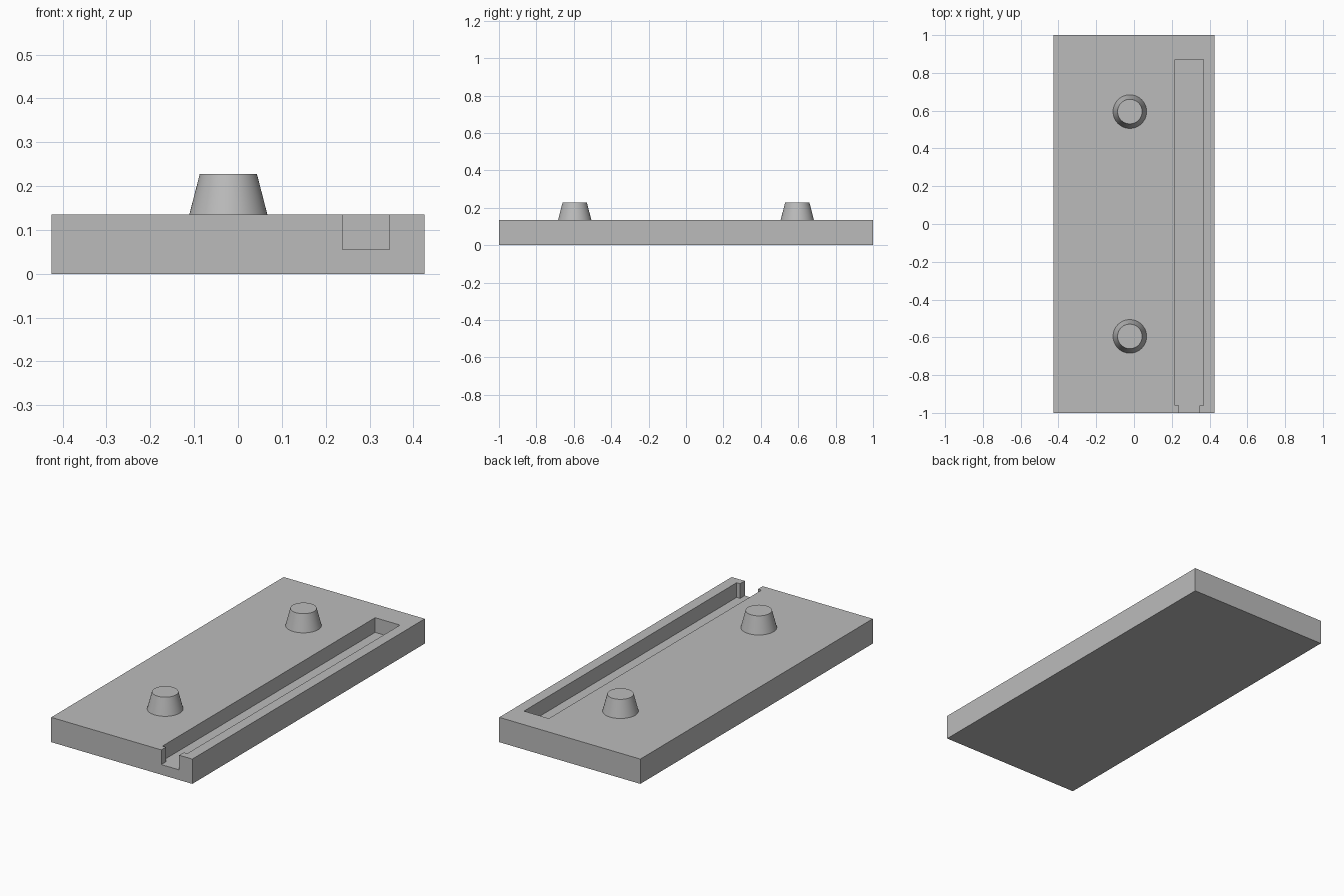
import bpy
import bmesh

default = bpy.data.objects.get("Cube")
if default:
    bpy.data.objects.remove(default, do_unlink=True)

HALF_X, HALF_Y, TOP = 0.425, 1.0, 0.135
FLOOR = 0.055          # bottom of the groove
PEG_TOP = 0.228

grey = bpy.data.materials.new("plain grey")
grey.use_nodes = True
colour = (0.5, 0.5, 0.5, 1)
grey.diffuse_color = colour
grey.node_tree.nodes["Principled BSDF"].inputs["Base Color"].default_value = colour


def prism(name, outline, z0, z1):
    """Extrude a flat outline from z0 up to z1."""
    bm = bmesh.new()
    face = bm.faces.new([bm.verts.new((x, y, z0)) for x, y in outline])
    grown = bmesh.ops.extrude_face_region(bm, geom=[face])["geom"]
    verts = [v for v in grown if isinstance(v, bmesh.types.BMVert)]
    bmesh.ops.translate(bm, verts=verts, vec=(0, 0, z1 - z0))
    bmesh.ops.recalc_face_normals(bm, faces=bm.faces)
    mesh = bpy.data.meshes.new(name)
    bm.to_mesh(mesh)
    bm.free()
    mesh.materials.append(grey)
    obj = bpy.data.objects.new(name, mesh)
    bpy.context.collection.objects.link(obj)
    return obj


def activate(obj):
    bpy.ops.object.select_all(action="DESELECT")
    obj.select_set(True)
    bpy.context.view_layer.objects.active = obj


# Base slab
slab = prism("base_slab", [(-HALF_X, -HALF_Y), (HALF_X, -HALF_Y),
                           (HALF_X, HALF_Y), (-HALF_X, HALF_Y)], 0, TOP)

# Long groove with a narrower mouth opening through the front edge
left, right, back, step = 0.217, 0.367, 0.87, -0.96
lip = 0.021
groove = prism("groove_cutter", [
    (left + lip, -HALF_Y - 0.1), (right - lip, -HALF_Y - 0.1),
    (right - lip, step), (right, step), (right, back),
    (left, back), (left, step), (left + lip, step)], FLOOR, TOP + 0.1)
groove.hide_render = True

cut = slab.modifiers.new("groove", "BOOLEAN")
cut.operation = "DIFFERENCE"
cut.solver = "EXACT"
cut.object = groove
activate(slab)
bpy.ops.object.modifier_apply(modifier=cut.name)
bpy.data.objects.remove(groove, do_unlink=True)

# Two tapered locating pegs
for name, y in (("front_peg", -0.595), ("back_peg", 0.595)):
    bpy.ops.mesh.primitive_cone_add(
        vertices=64, radius1=0.089, radius2=0.065, depth=PEG_TOP - TOP,
        location=(-0.022, y, (TOP + PEG_TOP) / 2))
    peg = bpy.context.object
    peg.name = name
    peg.data.materials.append(grey)
    bpy.ops.object.shade_smooth_by_angle()
